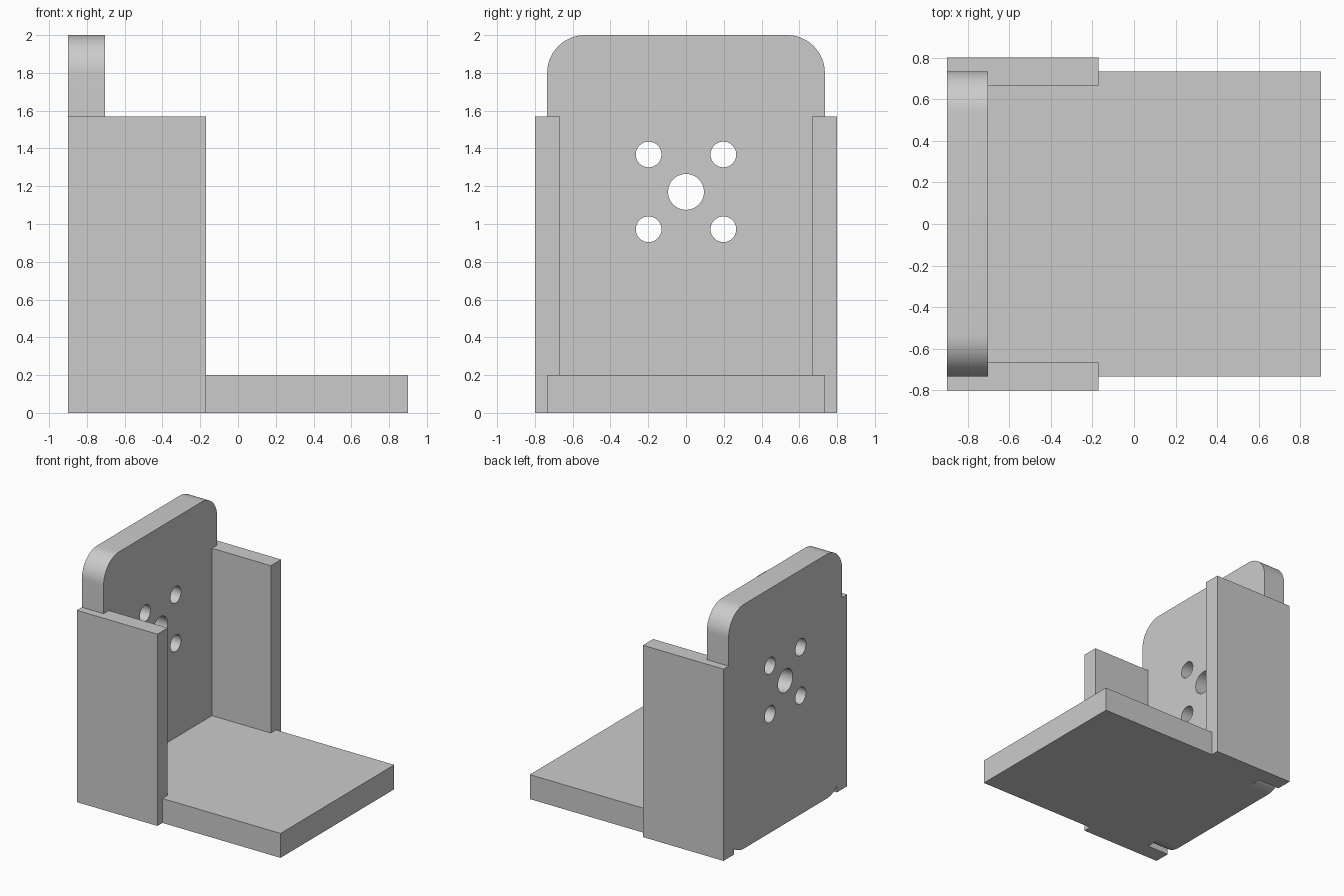
import bpy, bmesh, math
from mathutils import Vector

if "Cube" in bpy.data.objects:
    bpy.data.objects.remove(bpy.data.objects["Cube"])

grey = bpy.data.materials.new("light_grey")
grey.diffuse_color = (0.6, 0.6, 0.6, 1)
grey.use_nodes = True
grey.node_tree.nodes["Principled BSDF"].inputs["Base Color"].default_value = grey.diffuse_color

X0, X1 = -0.90, 0.90           # back and front ends
PLATE_X, WALL_X = -0.703, -0.17  # inner face of back plate, end of side walls
W, WALL_IN, WALL_OUT = 0.735, 0.667, 0.80
WALL_H, BASE_H, R = 1.57, 0.20, 0.20


def arc(cx, cy, r, a0, a1, n):
    """Points on an arc, angles in degrees, both ends included."""
    return [(cx + r * math.cos(math.radians(a0 + (a1 - a0) * i / n)),
             cy + r * math.sin(math.radians(a0 + (a1 - a0) * i / n)))
            for i in range(n + 1)]


def extrude_loops(name, loops, place, depth):
    """Fill an outline (with holes), then extrude it by the depth vector."""
    bm = bmesh.new()
    edges = []
    for loop in loops:
        vs = [bm.verts.new(place(a, b)) for a, b in loop]
        edges += [bm.edges.new((v, vs[i - 1])) for i, v in enumerate(vs)]
    bmesh.ops.triangle_fill(bm, edges=edges, use_beauty=True)
    top = bmesh.ops.extrude_face_region(bm, geom=bm.faces[:], use_keep_orig=True)
    moved = [g for g in top["geom"] if isinstance(g, bmesh.types.BMVert)]
    bmesh.ops.translate(bm, verts=moved, vec=Vector(depth))
    bmesh.ops.recalc_face_normals(bm, faces=bm.faces[:])
    mesh = bpy.data.meshes.new(name)
    bm.to_mesh(mesh)
    bm.free()
    mesh.materials.append(grey)
    obj = bpy.data.objects.new(name, mesh)
    bpy.context.collection.objects.link(obj)
    bpy.ops.object.select_all(action='DESELECT')
    obj.select_set(True)
    bpy.context.view_layer.objects.active = obj
    bpy.ops.object.shade_smooth_by_angle(angle=math.radians(30))
    return obj


# Back plate: rounded corners, narrowed where the side walls hold it
cy = W - R
end = math.degrees(math.acos((WALL_IN - cy) / R))
half = arc(cy, R, R, -90, -end, 10) + [(WALL_IN, WALL_H), (W, WALL_H)] \
    + arc(cy, 2 - R, R, 0, 90, 16)
outline = half + [(-y, z) for y, z in reversed(half)]
# Centre bore and four bolt holes
holes = [arc(0, 1.17, 0.095, 0, 360, 48)[:-1]]
for sy in (-1, 1):
    for sz in (-1, 1):
        holes.append(arc(0.198 * sy, 1.17 + 0.198 * sz, 0.068, 0, 360, 40)[:-1])
extrude_loops("back_plate", [outline] + holes,
              lambda y, z: (X0, y, z), (PLATE_X - X0, 0, 0))

# Base plate, fitted between the side walls at the back
half = [(PLATE_X, WALL_IN), (WALL_X, WALL_IN), (WALL_X, W), (X1, W)]
outline = half + [(x, -y) for x, y in reversed(half)]
extrude_loops("base_plate", [outline], lambda x, y: (x, y, 0), (0, 0, BASE_H))

# Side walls
for name, s in (("front_side_wall", -1), ("rear_side_wall", 1)):
    rect = [(X0, s * WALL_IN), (WALL_X, s * WALL_IN),
            (WALL_X, s * WALL_OUT), (X0, s * WALL_OUT)]
    extrude_loops(name, [rect], lambda x, y: (x, y, 0), (0, 0, WALL_H))
